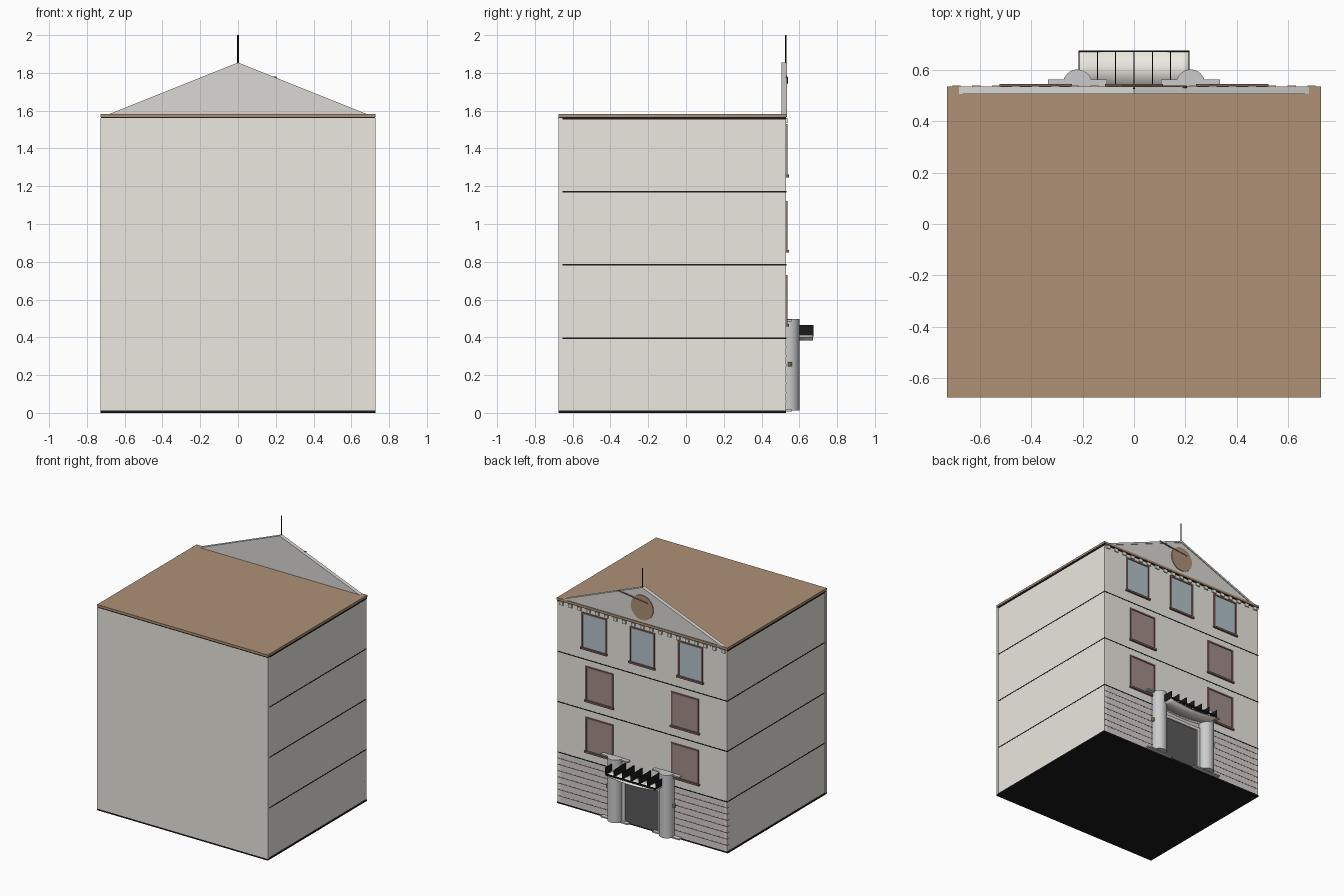
import bpy, math
from mathutils import Vector

if "Cube" in bpy.data.objects:
    bpy.data.objects.remove(bpy.data.objects["Cube"])

def mat(name, c):
    m = bpy.data.materials.new(name)
    m.diffuse_color = (*c, 1)
    m.use_nodes = True
    m.node_tree.nodes["Principled BSDF"].inputs["Base Color"].default_value = m.diffuse_color
    return m

CREAM = mat("cream", (0.83, 0.81, 0.74))
STONE = mat("stone", (0.66, 0.63, 0.62))
BLACK = mat("black", (0.01, 0.01, 0.01))
BROWN = mat("roof_brown", (0.42, 0.28, 0.18))
FRAME = mat("frame_brown", (0.22, 0.12, 0.10))
BLUE = mat("pane_blue", (0.45, 0.55, 0.60))
DARK = mat("pane_brown", (0.36, 0.27, 0.25))
DOOR = mat("door_dark", (0.10, 0.10, 0.10))
PALE = mat("pale_grey", (0.70, 0.69, 0.66))
GOLD = mat("gold", (0.6, 0.5, 0.15))

def mesh(name, verts, faces, m):
    me = bpy.data.meshes.new(name)
    me.from_pydata(verts, [], faces)
    me.update()
    o = bpy.data.objects.new(name, me)
    bpy.context.collection.objects.link(o)
    if m:
        me.materials.append(m)
    return o

def box(name, x, y, z, m=None):
    v = [(a, b, c) for a in x for b in y for c in z]
    f = [(0, 1, 3, 2), (4, 6, 7, 5), (0, 4, 5, 1), (2, 3, 7, 6), (0, 2, 6, 4), (1, 5, 7, 3)]
    return mesh(name, v, f, m)

def rod(name, a, b, r, m=None, n=24):
    a, b = Vector(a), Vector(b)
    d = b - a
    bpy.ops.mesh.primitive_cylinder_add(vertices=n, radius=r, depth=d.length, location=(a + b) / 2)
    o = bpy.context.object
    o.name = name
    o.rotation_euler = d.to_track_quat('Z', 'Y').to_euler()
    bpy.ops.object.shade_smooth_by_angle()
    if m:
        o.data.materials.append(m)
    return o

W, YF = 0.722, 0.53          # half width, facade plane
levels = [0.012, 0.395, 0.783, 1.17, 1.56]

# Walls storey by storey
box("back_wall", (-0.727, 0.727), (-0.675, -0.655), (0.012, 1.56), CREAM)
for i in range(4):
    z = (levels[i], levels[i + 1])
    for s in (-1, 1):
        box("side_wall", sorted((s * W, s * (W - 0.025))), (-0.655, YF), z, CREAM)
    box("front_wall", (-W + 0.025, W - 0.025), (0.505, YF), z, CREAM if i else STONE)
    # dark floor line between storeys
    if i:
        box("floor_slab", (-W - 0.001, W + 0.001), (-0.655, YF + 0.001),
            (z[0] - 0.004, z[0] + 0.004), BLACK)

# Base and roof
box("base_slab", (-0.727, 0.727), (-0.675, YF), (0, 0.012), BLACK)
box("ceiling_slab", (-0.726, 0.726), (-0.674, YF), (1.553, 1.567), BLACK)
box("roof", (-0.727, 0.727), (-0.675, 0.535), (1.567, 1.583), BROWN)

# Pediment with raised raking edge
tri = [(-0.68, 1.583), (0.68, 1.583), (0, 1.855)]
mesh("pediment", [(x, y, z) for y in (0.505, YF) for x, z in tri],
     [(0, 1, 2), (5, 4, 3), (0, 3, 4, 1), (1, 4, 5, 2), (2, 5, 3, 0)], PALE)
for s in (-1, 1):
    mesh("raking_edge", [(s * x, y, z) for y in (YF, 0.535) for x, z in
                         [(0.68, 1.583), (0.64, 1.583), (0, 1.84), (0, 1.855)]],
         [(4, 5, 6, 7), (0, 1, 5, 4), (1, 2, 6, 5), (3, 0, 4, 7)], PALE)
rod("emblem_disc", (0, YF, 1.70), (0, YF + 0.006, 1.70), 0.095, BROWN, 32)
rod("emblem_bar", (0.205, YF + 0.004, 1.777), (-0.05, YF + 0.004, 1.745), 0.005, FRAME, 8)
rod("flagpole", (0, YF - 0.002, 1.84), (0, YF - 0.002, 2.0), 0.004, BLACK, 8)

# Dentils under the cornice
for i in range(19):
    x = -0.69 + i * 1.38 / 18
    box("dentil", (x - 0.016, x + 0.016), (YF, YF + 0.008), (1.535, 1.56), CREAM)

def window(cx, z0, z1, hw, pane):
    t = 0.012
    y = (YF, YF + 0.007)
    box("window_pane", (cx - hw, cx + hw), (YF, YF + 0.0015), (z0, z1), pane)
    for s in (-1, 1):
        box("window_frame_side", sorted((cx + s * hw, cx + s * (hw - t))), y, (z0, z1), FRAME)
    box("window_frame_top", (cx - hw, cx + hw), y, (z1 - t, z1), FRAME)
    box("window_sill", (cx - hw - 0.006, cx + hw + 0.006), (YF, YF + 0.014), (z0 - 0.008, z0 + 0.006), FRAME)

for cx in (-0.41, 0, 0.41):
    window(cx, 1.255, 1.53, 0.107, BLUE)
for cx in (-0.365, 0.365):
    for z0 in (0.465, 0.857):
        window(cx, z0, z0 + 0.265, 0.118, DARK)

# Grooves on the ground storey
for i in range(1, 8):
    z = 0.012 + i * 0.048
    for s in (-1, 1):
        box("groove", sorted((s * 0.17, s * W)), (0.505, YF + 0.001), (z - 0.003, z + 0.003), FRAME)

# Entrance door
box("door", (-0.14, 0.14), (YF, YF + 0.004), (0.012, 0.33), DOOR)
for s in (-1, 1):
    box("door_frame", sorted((s * 0.14, s * 0.165)), (YF, YF + 0.012), (0.012, 0.355), PALE)
box("door_lintel", (-0.165, 0.165), (YF, YF + 0.012), (0.33, 0.355), PALE)

# Columns, plates and lanterns
for s in (-1, 1):
    rod("column", (s * 0.22, 0.545, 0.012), (s * 0.22, 0.545, 0.497), 0.056, None, 32)
    for z in (0.008, 0.485):
        box("column_plate", (s * 0.22 - 0.115, s * 0.22 + 0.115), (YF, 0.562), (z, z + 0.01))
    rod("lantern", (s * 0.283, 0.55, 0.245), (s * 0.283, 0.55, 0.27), 0.01, GOLD, 10)

# Canopy: sagging panel with upright ribs
N = 16
pts = [(-0.215 + 0.43 * i / N, 0.405 - 0.018 * math.sin(math.pi * i / N)) for i in range(N + 1)]
panel = mesh("canopy_panel", [(x, y, z) for x, z in pts for y in (YF, 0.672)],
             [(2 * i, 2 * i + 2, 2 * i + 3, 2 * i + 1) for i in range(N)], CREAM)
panel.modifiers.new("thick", 'SOLIDIFY').thickness = 0.005
for p in panel.data.polygons:
    p.use_smooth = True
for i in range(7):
    x = -0.2135 + i * 0.427 / 6
    box("canopy_rib", (x - 0.002, x + 0.002), (YF, 0.675), (0.41, 0.465), BLACK)
box("canopy_front_rail", (-0.215, 0.215), (0.669, 0.675), (0.405, 0.418), BLACK)
